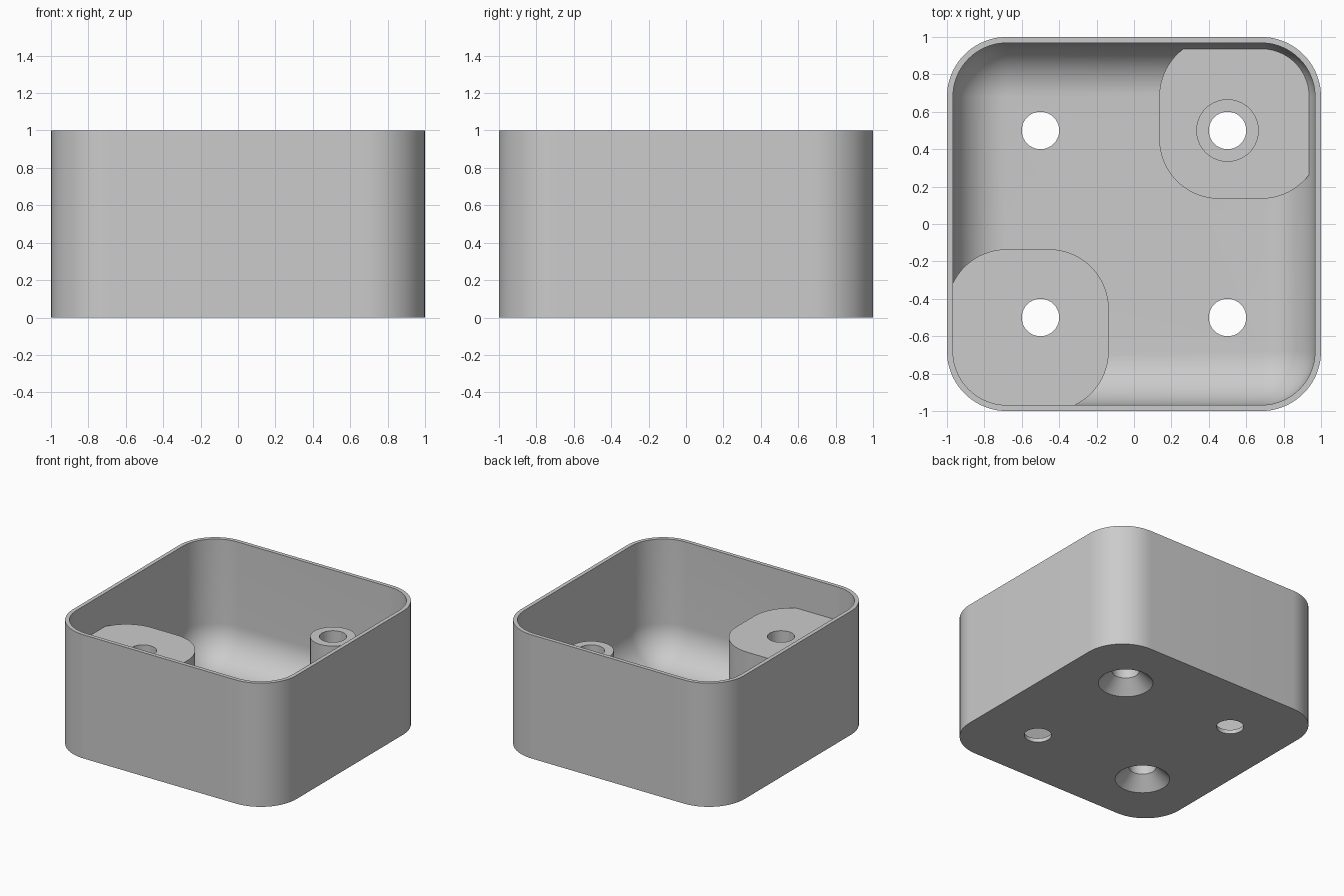
import bpy
import bmesh
from math import sin, cos, pi

cube = bpy.data.objects.get("Cube")
if cube:
    bpy.data.objects.remove(cube, do_unlink=True)

CORNER = 0.32            # outer corner radius
WALL = 0.032             # wall and floor thickness
CORE = 1 - CORNER        # corner centres of the box
INNER = CORNER - WALL    # cavity corner and floor fillet radius
BOSS_TOP = 0.73
SEGMENTS = 20            # per quarter circle


def loft(name, x, y, core, rings):
    """Stack rounded squares (radius, z) around x, y; core 0 gives a circle."""
    bm = bmesh.new()
    loops = []
    for radius, z in rings:
        loop = []
        for sx, sy, start in ((1, 1, 0), (-1, 1, 1), (-1, -1, 2), (1, -1, 3)):
            for i in range(SEGMENTS + 1):
                a = (start + i / SEGMENTS) * pi / 2
                loop.append(bm.verts.new((x + sx * core + radius * cos(a),
                                          y + sy * core + radius * sin(a), z)))
        loops.append(loop)
    for low, high in zip(loops, loops[1:]):
        for i in range(len(low)):
            j = (i + 1) % len(low)
            bm.faces.new((low[i], low[j], high[j], high[i]))
    bm.faces.new(loops[0][::-1])
    bm.faces.new(loops[-1])
    bmesh.ops.remove_doubles(bm, verts=bm.verts, dist=1e-5)
    bmesh.ops.recalc_face_normals(bm, faces=bm.faces)
    mesh = bpy.data.meshes.new(name)
    bm.to_mesh(mesh)
    bm.free()
    obj = bpy.data.objects.new(name, mesh)
    bpy.context.collection.objects.link(obj)
    return obj


def cut(obj, cutters):
    """Subtract each cutter from obj, then discard the cutters."""
    for cutter in cutters:
        mod = obj.modifiers.new("cut", 'BOOLEAN')
        mod.operation = 'DIFFERENCE'
        mod.solver = 'EXACT'
        mod.object = cutter
    depsgraph = bpy.context.evaluated_depsgraph_get()
    mesh = bpy.data.meshes.new_from_object(obj.evaluated_get(depsgraph))
    obj.modifiers.clear()
    obj.data = mesh
    for cutter in cutters:
        bpy.data.objects.remove(cutter, do_unlink=True)


# Cavity with a rounded floor edge
fillet = [(INNER * sin(i / 16 * pi / 2), WALL + INNER * (1 - cos(i / 16 * pi / 2)))
          for i in range(17)]
cavity = loft("cavity", 0, 0, CORE, fillet + [(INNER, 1.2)])

# Corner bosses stay solid, so they are taken out of the cavity
PAD_CENTRE, PAD_CORE = 0.5675, 0.1125
tall_pad = loft("tall_pad", -PAD_CENTRE, -PAD_CENTRE, PAD_CORE,
                [(CORNER, -0.1), (CORNER, BOSS_TOP)])
low_pad = loft("low_pad", PAD_CENTRE, PAD_CENTRE, PAD_CORE,
               [(CORNER, -0.1), (CORNER, 0.19)])
post = loft("post", 0.5, 0.5, 0, [(0.167, 0.1), (0.167, BOSS_TOP)])
cut(cavity, [tall_pad, low_pad, post])

# Screw holes: countersunk below the bosses, plain in the other two corners
holes = []
for x in (-0.5, 0.5):
    for y in (-0.5, 0.5):
        mouth = [(0.25, -0.05), (0.1, 0.1)] if x == y else [(0.1, -0.05)]
        holes.append(loft("hole", x, y, 0, mouth + [(0.1, 0.9)]))

# Open box
box = loft("box", 0, 0, CORE, [(CORNER, 0), (CORNER, 1)])
cut(box, [cavity] + holes)

grey = bpy.data.materials.new("light_grey")
grey.use_nodes = True
colour = (0.6, 0.6, 0.6, 1)
grey.diffuse_color = colour
grey.node_tree.nodes["Principled BSDF"].inputs["Base Color"].default_value = colour
box.data.materials.clear()
box.data.materials.append(grey)

bpy.ops.object.select_all(action='DESELECT')
box.select_set(True)
bpy.context.view_layer.objects.active = box
bpy.ops.object.shade_smooth_by_angle(angle=pi / 6)
